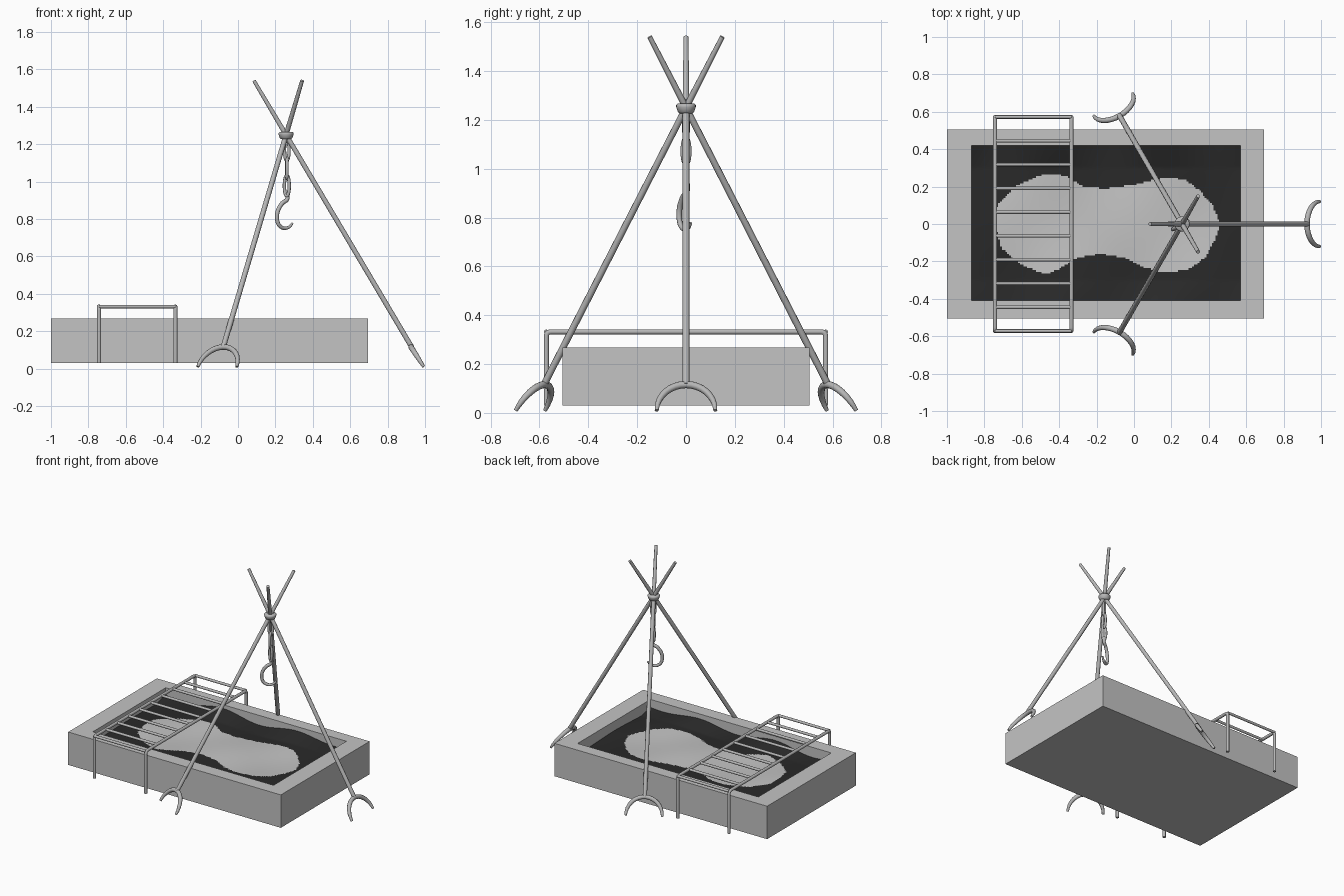
import bpy, bmesh
from math import sin, cos, pi, radians
from mathutils import Vector, Matrix

cube = bpy.data.objects.get("Cube")
if cube:
    bpy.data.objects.remove(cube, do_unlink=True)


def material(name, value):
    m = bpy.data.materials.new(name)
    m.use_nodes = True
    color = (value, value, value, 1)
    m.diffuse_color = color
    bsdf = m.node_tree.nodes["Principled BSDF"]
    bsdf.inputs["Base Color"].default_value = color
    bsdf.inputs["Roughness"].default_value = 0.7
    return m


STONE = material("light grey stone", 0.55)
METAL = material("grey iron", 0.47)
COAL = material("black coal", 0.022)


def add_mesh(name, bm, mats, smooth=False):
    bmesh.ops.recalc_face_normals(bm, faces=bm.faces)
    mesh = bpy.data.meshes.new(name)
    bm.to_mesh(mesh)
    bm.free()
    for m in mats:
        mesh.materials.append(m)
    ob = bpy.data.objects.new(name, mesh)
    bpy.context.collection.objects.link(ob)
    if smooth:
        for p in mesh.polygons:
            p.use_smooth = True
    return ob


def tube(name, points, radius, taper=None, closed=False):
    """Round bar swept along a path; taper scales the radius at each point."""
    data = bpy.data.curves.new(name, "CURVE")
    data.dimensions = "3D"
    data.bevel_depth = radius
    data.bevel_resolution = 3
    data.use_fill_caps = True
    spline = data.splines.new("POLY")
    spline.points.add(len(points) - 1)
    for i, p in enumerate(points):
        spline.points[i].co = (*p, 1)
        spline.points[i].radius = taper[i] if taper else 1
    spline.use_cyclic_u = closed
    data.materials.append(METAL)
    ob = bpy.data.objects.new(name, data)
    bpy.context.collection.objects.link(ob)
    bpy.ops.object.select_all(action="DESELECT")
    ob.select_set(True)
    bpy.context.view_layer.objects.active = ob
    bpy.ops.object.convert(target="MESH")
    bpy.ops.object.shade_smooth_by_angle(angle=radians(50))
    return bpy.context.object


def rounded(corners, r=0.02, steps=5):
    """Path with its inner corners rounded off."""
    pts = [Vector(c) for c in corners]
    out = [pts[0]]
    for a, b, c in zip(pts, pts[1:], pts[2:]):
        p, q = b + (a - b).normalized() * r, b + (c - b).normalized() * r
        for i in range(steps + 1):
            t = i / steps
            out.append(p * (1 - t) ** 2 + b * 2 * t * (1 - t) + q * t ** 2)
    return out + [pts[-1]]


def smooth_path(pts, steps=6):
    """Catmull-Rom curve through the points."""
    p = [Vector(v) for v in pts]
    p = [p[0] * 2 - p[1]] + p + [p[-1] * 2 - p[-2]]
    out = []
    for a, b, c, d in zip(p, p[1:], p[2:], p[3:]):
        for i in range(steps):
            t = i / steps
            out.append(0.5 * (2 * b + (c - a) * t + (2 * a - 5 * b + 4 * c - d) * t ** 2
                              + (3 * b - a - 3 * c + d) * t ** 3))
    return out + [p[-2]]


# Fire pit: open box with a thick rim
X0, X1, Y0, Y1 = -0.87, 0.57, -0.41, 0.42
bm = bmesh.new()


def ring(x0, x1, y0, y1, z):
    return [bm.verts.new(c) for c in ((x0, y0, z), (x1, y0, z), (x1, y1, z), (x0, y1, z))]


outer = (-1, 0.695, -0.505, 0.505)
rings = [ring(*outer, 0.03), ring(*outer, 0.267),
         ring(X0, X1, Y0, Y1, 0.267), ring(X0, X1, Y0, Y1, 0.12)]
for a, b in zip(rings, rings[1:]):
    for i in range(4):
        j = (i + 1) % 4
        bm.faces.new((a[i], a[j], b[j], b[i]))
bm.faces.new(rings[0])
bm.faces.new(rings[-1])
add_mesh("fire_pit_box", bm, [STONE])

# Coal bed with a pale two-lobed ash patch chosen by outline
ASH_BACK = ((-.74, 0), (-.73, .1), (-.64, .2), (-.5, .26), (-.43, .27), (-.35, .25), (-.27, .2),
            (-.15, .19), (0, .21), (.17, .25), (.28, .235), (.35, .18), (.42, .1), (.46, 0))
ASH_FRONT = ((-.74, 0), (-.71, .13), (-.6, .22), (-.47, .27), (-.4, .24), (-.3, .18), (-.18, .16),
             (-.05, .18), (.05, .23), (.17, .26), (.3, .24), (.38, .18), (.43, .09), (.46, 0))


def width_at(outline, x):
    for (xa, wa), (xb, wb) in zip(outline, outline[1:]):
        if xa <= x <= xb:
            return wa + (wb - wa) * (x - xa) / (xb - xa)
    return 0


bm = bmesh.new()
bmesh.ops.create_grid(bm, x_segments=150, y_segments=86, size=0.5)
for v in bm.verts:
    x = X0 + (v.co.x + 0.5) * (X1 - X0)
    y = Y0 + (v.co.y + 0.5) * (Y1 - Y0)
    edge = max(0, abs(y) - 0.3) / 0.12
    z = 0.193 + 0.008 * sin(9 * x + 2) * cos(8 * y) + edge * (0.025 + 0.015 * sin(11 * x))
    v.co = (x, y, z)
for f in bm.faces:
    c = f.calc_center_median()
    half = width_at(ASH_BACK if c.y > 0 else ASH_FRONT, c.x)
    f.material_index = 1 if abs(c.y) < half else 0
add_mesh("coal_bed", bm, [COAL, STONE], smooth=True)

# Cooking grate: two long legged frames and cross rungs
GX0, GX1, GY, GZ = -0.743, -0.335, 0.572, 0.332
for name, x in (("outer", GX0), ("inner", GX1)):
    tube("grate_frame_" + name, rounded([(x, -GY, 0.03), (x, -GY, GZ), (x, GY, GZ), (x, GY, 0.03)]), 0.011)
for i in range(10):
    y = -GY + i * 2 * GY / 9
    tube(f"grate_rung_{i + 1}", [(GX0, y, GZ), (GX1, y, GZ)], 0.0095)

# Tripod: three crossing poles with forked feet
CX, CROSS = 0.257, 1.25
for k in range(3):
    turn = Matrix.Translation((CX, 0, 0)) @ Matrix.Rotation(k * 2 * pi / 3, 4, "Z")
    pole = [turn @ Vector(p) for p in ((0.672, 0, 0.115), (0, 0, CROSS), (-0.172, 0, 1.54))]
    tube(f"tripod_pole_{k + 1}", pole, 0.0135, [1.05, 1, 0.75])
    fork, taper = [], []
    for i in range(17):
        a = (i / 8 - 1) * pi / 2
        drop = 1 - cos(a)
        fork.append(turn @ Vector((0.668 + 0.068 * drop, 0.12 * sin(a), 0.116 - 0.106 * drop)))
        taper.append(1.1 - 0.5 * abs(i / 8 - 1) ** 3)
    tube(f"tripod_foot_{k + 1}", fork, 0.0135, taper)

# Collar binding the poles
bm = bmesh.new()
SIDES = 24
loops = [[bm.verts.new((CX + r * cos(i * 2 * pi / SIDES), r * sin(i * 2 * pi / SIDES), z))
          for i in range(SIDES)]
         for r, z in ((0.026, 1.227), (0.033, 1.232), (0.04, 1.252), (0.04, 1.26), (0.034, 1.266))]
for a, b in zip(loops, loops[1:]):
    for i in range(SIDES):
        j = (i + 1) % SIDES
        bm.faces.new((a[i], a[j], b[j], b[i]))
bm.faces.new(loops[0])
bm.faces.new(loops[-1])
add_mesh("tripod_collar", bm, [METAL], smooth=True)

# Hanging chain of turned links
for k, (z, half) in enumerate(((1.17, 0.058), (1.072, 0.055), (0.978, 0.055))):
    a = radians(30 + 65 * k)
    link = []
    for i in range(20):
        t = i * 2 * pi / 20
        s = 0.014 * cos(t)
        link.append((CX + 0.004 + s * cos(a), s * sin(a), z + half * sin(t)))
    tube(f"chain_link_{k + 1}", link, 0.009, closed=True)

# Pot hook in a slightly turned plane
HOOK = ((0.008, 0.94), (0.006, 0.905), (-0.025, 0.883), (-0.05, 0.845), (-0.056, 0.805),
        (-0.045, 0.77), (-0.015, 0.751), (0.018, 0.757), (0.04, 0.778))
path = smooth_path([(CX + s * 0.87, s * 0.5, z) for s, z in HOOK])
n = len(path) - 1
tube("pot_hook", path, 0.0115, [1 - 0.5 * (i / n) ** 4 for i in range(n + 1)])
